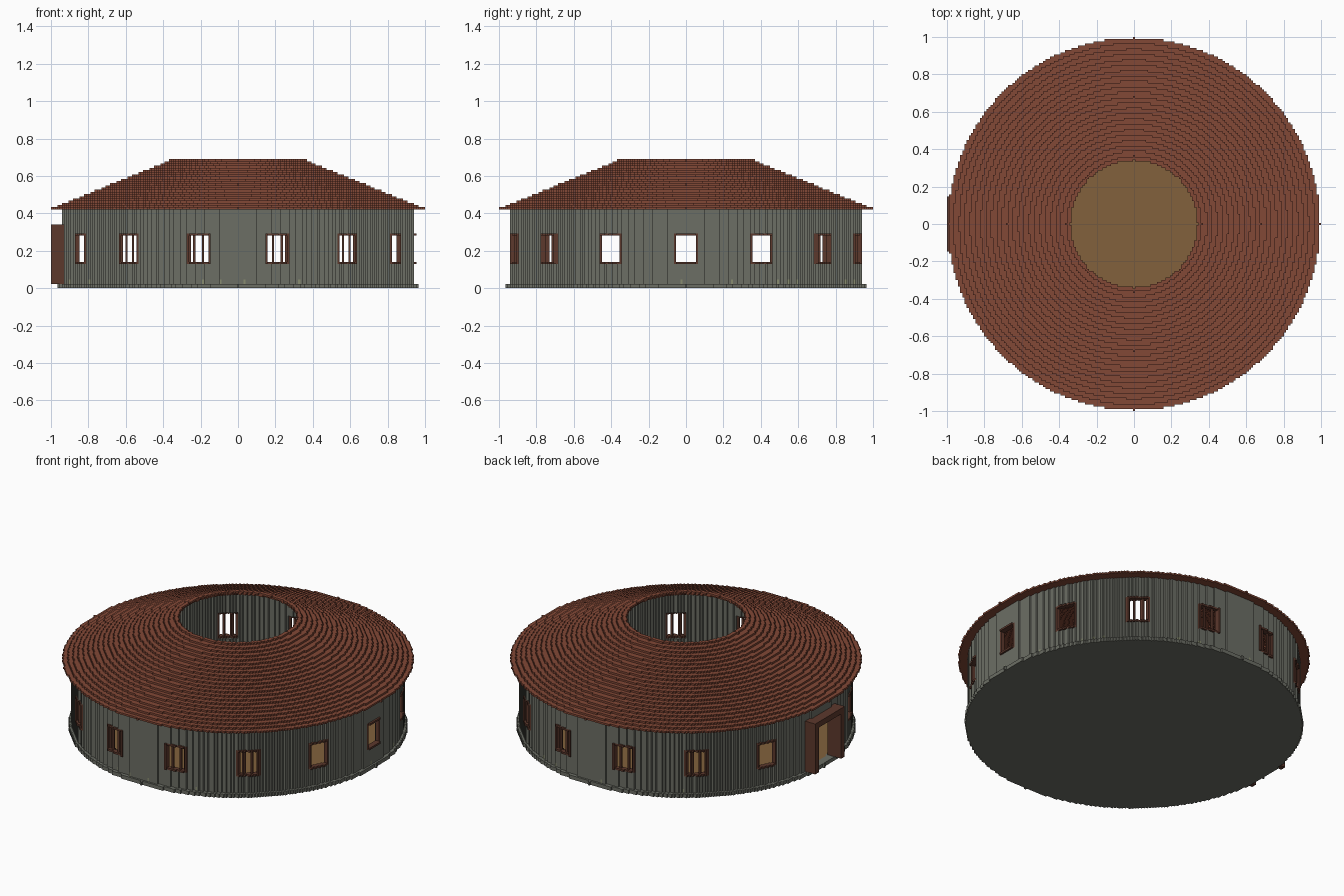
import bpy, bmesh, math, random

if "Cube" in bpy.data.objects:
    bpy.data.objects.remove(bpy.data.objects["Cube"], do_unlink=True)

random.seed(4)
V = 2 / 171      # block size
N = 86           # half width of the block grid
WALL = 80.5      # wall radius in blocks
INNER = 77.5


def material(name, rgb):
    lin = [((c / 255 + 0.055) / 1.055) ** 2.4 for c in rgb] + [1]
    m = bpy.data.materials.new(name)
    m.diffuse_color = lin
    m.use_nodes = True
    m.node_tree.nodes["Principled BSDF"].inputs["Base Color"].default_value = lin
    return m


STONE = material("grey stone", (108, 110, 101))
TILE = material("red roof tile", (130, 72, 54))
PLANK = material("floor planks", (130, 97, 60))
FRAME = material("dark red wood", (92, 56, 44))
MOSS = material("pale moss", (136, 140, 112))

# Distance from the axis for every block of the plan
DIST = {(i, j): math.hypot(i, j) for i in range(-N, N + 1) for j in range(-N, N + 1)}


def ring(r_in, r_out):
    return {c for c, d in DIST.items() if r_in < d <= r_out}


def runs(cells):
    """Merge blocks into runs along x: (first, last, row)."""
    out = []
    for i, j in sorted(cells, key=lambda c: (c[1], c[0])):
        if out and out[-1][2] == j and out[-1][1] == i - 1:
            out[-1][1] = i
        else:
            out.append([i, i, j])
    return out


def blocks(name, mat, bands):
    """Build block prisms from bands of (plan cells, lower layer, upper layer)."""
    bm = bmesh.new()
    for cells, k0, k1 in bands:
        z0, z1, verts = k0 * V, k1 * V, {}

        def quad(*pts):
            vs = []
            for x, y, z in pts:
                key = (x, y, z)
                if key not in verts:
                    verts[key] = bm.verts.new(((x - 0.5) * V, (y - 0.5) * V, z))
                vs.append(verts[key])
            bm.faces.new(vs)

        # Top and bottom
        for a, b, j in runs(cells):
            b += 1
            quad((a, j, z1), (b, j, z1), (b, j + 1, z1), (a, j + 1, z1))
            quad((a, j + 1, z0), (b, j + 1, z0), (b, j, z0), (a, j, z0))
        # Front and back sides
        for a, b, j in runs({c for c in cells if (c[0], c[1] - 1) not in cells}):
            quad((a, j, z0), (b + 1, j, z0), (b + 1, j, z1), (a, j, z1))
        for a, b, j in runs({c for c in cells if (c[0], c[1] + 1) not in cells}):
            quad((b + 1, j + 1, z0), (a, j + 1, z0), (a, j + 1, z1), (b + 1, j + 1, z1))
        # Left and right sides
        for i, j in cells:
            if (i - 1, j) not in cells:
                quad((i, j + 1, z0), (i, j, z0), (i, j, z1), (i, j + 1, z1))
            if (i + 1, j) not in cells:
                quad((i + 1, j, z0), (i + 1, j + 1, z0), (i + 1, j + 1, z1), (i + 1, j, z1))
    me = bpy.data.meshes.new(name)
    bm.to_mesh(me)
    bm.free()
    me.materials.append(mat)
    ob = bpy.data.objects.new(name, me)
    bpy.context.collection.objects.link(ob)
    return ob


# Windows: thirteen of fourteen equal bays, the doorway takes the last
ANGLES = [n * math.tau / 14 for n in range(-6, 7)]


def across(c, a):
    """Sideways offset of a block from the middle of a window."""
    if c[0] * math.cos(a) + c[1] * math.sin(a) < 0:
        return 999
    return abs(c[1] * math.cos(a) - c[0] * math.sin(a))


wall = ring(INNER, WALL)
rim = ring(INNER + 1, WALL + 0.6)
doorway = {c for c in wall if c[0] < 0 and abs(c[1]) <= 12}
openings = {c for c in wall if any(across(c, a) <= 5.5 for a in ANGLES)}
solid = wall - doorway

# Slab, base course, floor
blocks("foundation", STONE, [(ring(-1, 82), 0, 1), (ring(INNER, 82), 1, 2)])
blocks("floor", PLANK, [(ring(-1, INNER), 1, 2)])

# Moss spots replace a few outer blocks low on the wall
moss = {c for c in solid if DIST[c] > 79.6 and random.random() < 0.04}
blocks("moss_spots", MOSS, [(moss, 2, 4)])

# Wall in bands, with gaps for the windows and the doorway
blocks("wall", STONE, [
    (solid - moss, 2, 4),
    (solid, 4, 11),
    (solid - openings, 11, 25),
    (solid, 25, 29),
    (wall, 29, 36),
])

# Window frames and bars
for n, a in enumerate(ANGLES):
    full = {c for c in rim if across(c, a) <= 5.5}
    jambs = {c for c in full if across(c, a) > 4.5}
    blocks(f"window_frame_{n + 1}", FRAME,
           [(full, 11, 12), (jambs, 12, 24), (full, 24, 25)])
    if 0.6 < abs(a) < 2.5:
        bars = {c for c in full if abs(across(c, a) - 2) < 0.5 and 79 < DIST[c] <= 80}
        blocks(f"window_bars_{n + 1}", FRAME, [(bars, 12, 24)])

# Door surround with two posts and a lintel
surround = {(i, j) for i in range(-85, -77) for j in range(-12, 13)}
posts = {c for c in surround if abs(c[1]) >= 10}
blocks("door_posts", FRAME, [(posts, 2, 26)])
blocks("door_lintel", FRAME, [(surround, 26, 29)])

# Stepped tile roof around the open centre
steps = 23
courses = []
for k in range(steps):
    r = 85 - k * 54 / (steps - 1)
    inner = max(r - (8 if k == 0 else 4), 29)
    courses.append((ring(inner, r), 36 + k, 37 + k))
blocks("roof", TILE, courses)
